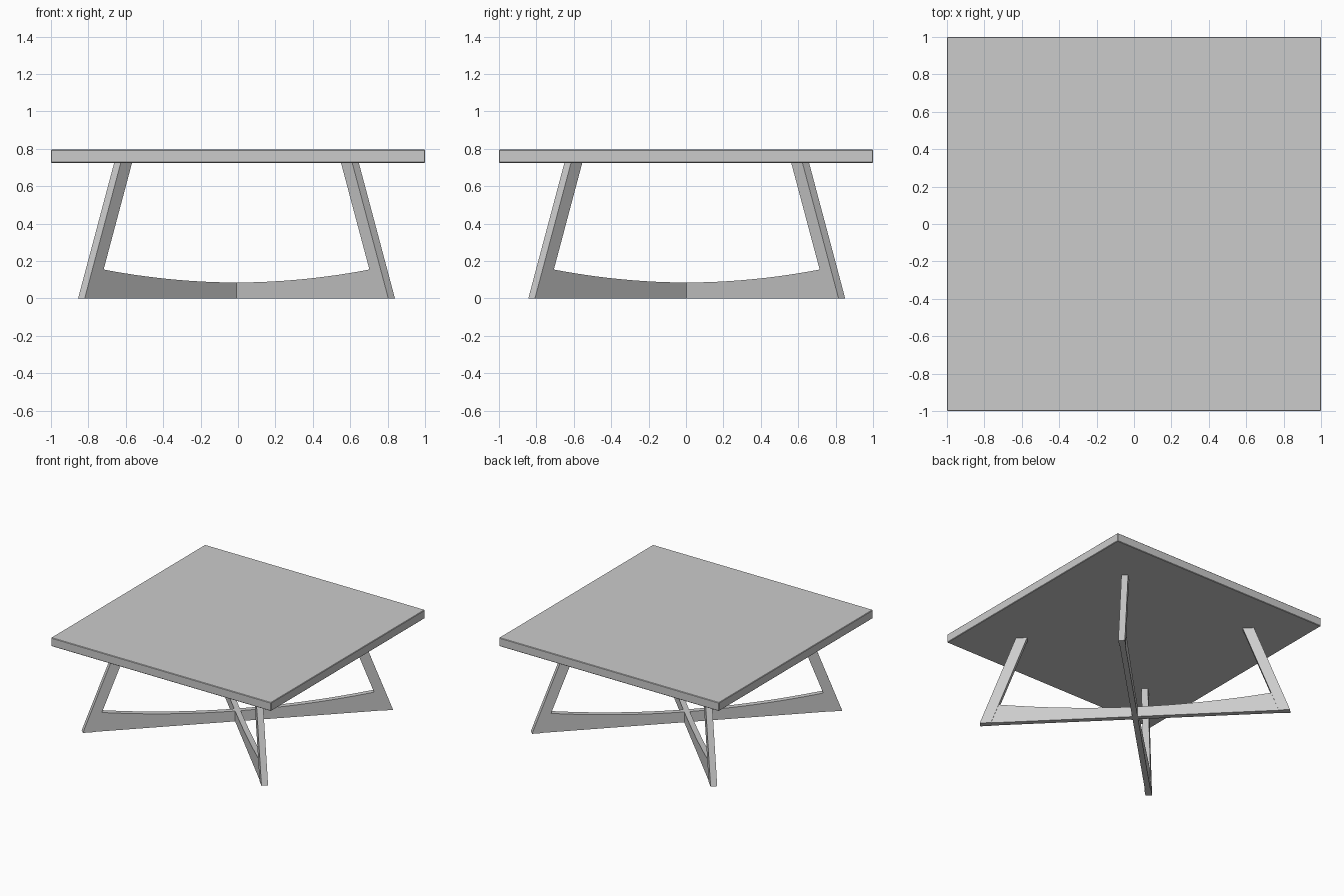
import bpy, bmesh, math
from mathutils import Matrix

cube = bpy.data.objects.get("Cube")
if cube:
    bpy.data.objects.remove(cube, do_unlink=True)

grey = bpy.data.materials.new("plain grey")
grey.use_nodes = True
grey.diffuse_color = (0.6, 0.6, 0.6, 1)
grey.node_tree.nodes["Principled BSDF"].inputs["Base Color"].default_value = (0.6, 0.6, 0.6, 1)

TOP_Z, HEIGHT = 0.725, 0.795
FOOT, SHOULDER, LEG_WIDTH = 1.173, 0.9, 0.085
BASE_SHIFT = Matrix.Translation((-0.008, 0.004, 0))


def slab(name, outline, thickness, matrix):
    """Extrude an outline in the xz plane, centred on y = 0, then place it."""
    bm = bmesh.new()
    face = bm.faces.new([bm.verts.new((x, -thickness / 2, z)) for x, z in outline])
    new = bmesh.ops.extrude_face_region(bm, geom=[face])["geom"]
    verts = [v for v in new if isinstance(v, bmesh.types.BMVert)]
    bmesh.ops.translate(bm, verts=verts, vec=(0, thickness, 0))
    bmesh.ops.recalc_face_normals(bm, faces=bm.faces)
    bm.transform(matrix)
    mesh = bpy.data.meshes.new(name)
    bm.to_mesh(mesh)
    bm.free()
    mesh.materials.append(grey)
    obj = bpy.data.objects.new(name, mesh)
    bpy.context.collection.objects.link(obj)
    return obj


# Square table top with a slightly eased edge
top = slab("table_top", [(-1, TOP_Z), (1, TOP_Z), (1, HEIGHT), (-1, HEIGHT)], 2, Matrix())
bevel = top.modifiers.new("eased_edge", 'BEVEL')
bevel.width = 0.004
bevel.segments = 1

# Four slanted legs on the diagonals
leg = [(FOOT, 0), (SHOULDER, TOP_Z), (SHOULDER - LEG_WIDTH, TOP_Z), (FOOT - LEG_WIDTH, 0)]
for i, name in enumerate(("back_left", "back_right", "front_right", "front_left")):
    turn = Matrix.Rotation(math.radians(45 + 90 * i), 4, 'Z')
    slab(name + "_leg", leg, 0.05, BASE_SHIFT @ turn)

# Two crossing stretchers with a dished upper edge
steps = 24
reach = 1.05
arc = [reach * (1 - 2 * i / steps) for i in range(steps + 1)]
stretcher = [(-1.1, 0), (1.1, 0)] + [(u, 0.085 + 0.066 * u * u) for u in arc]
for name, angle in (("first_stretcher", 45), ("second_stretcher", 135)):
    turn = Matrix.Rotation(math.radians(angle), 4, 'Z')
    slab(name, stretcher, 0.042, BASE_SHIFT @ turn)
